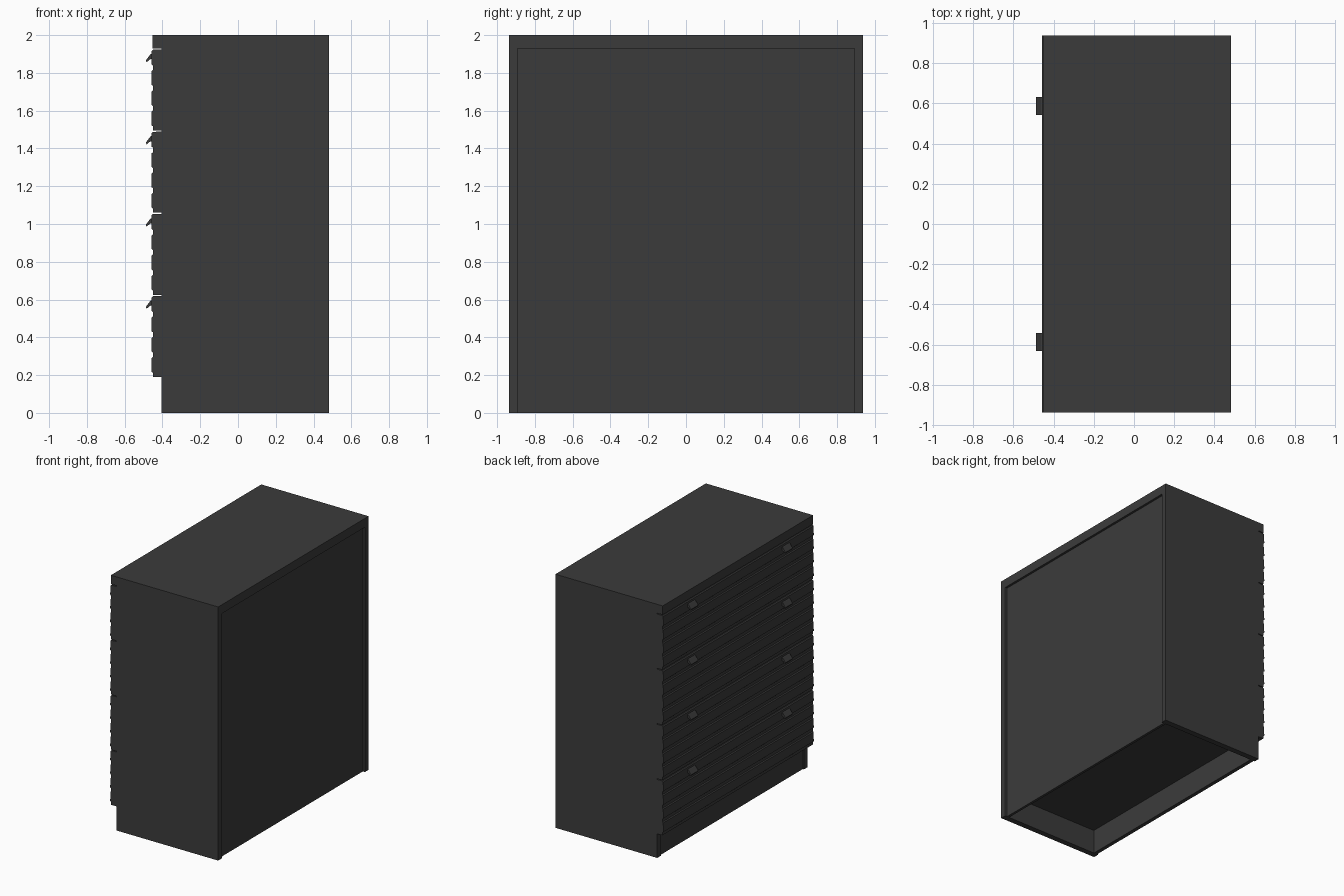
import bpy
import bmesh

default = bpy.data.objects.get("Cube")
if default:
    bpy.data.objects.remove(default, do_unlink=True)

# Single charcoal finish
charcoal = bpy.data.materials.new("charcoal")
charcoal.use_nodes = True
colour = (0.044, 0.044, 0.044, 1)
charcoal.diffuse_color = colour
charcoal.node_tree.nodes["Principled BSDF"].inputs["Base Color"].default_value = colour


def extrude_profile(name, profile, y0, y1):
    """Extrude a closed (x, z) outline from y0 to y1."""
    bm = bmesh.new()
    face = bm.faces.new([bm.verts.new((x, y0, z)) for x, z in profile])
    moved = bmesh.ops.extrude_face_region(bm, geom=[face])["geom"]
    verts = [v for v in moved if isinstance(v, bmesh.types.BMVert)]
    bmesh.ops.translate(bm, verts=verts, vec=(0, y1 - y0, 0))
    bmesh.ops.recalc_face_normals(bm, faces=bm.faces)
    mesh = bpy.data.meshes.new(name)
    bm.to_mesh(mesh)
    bm.free()
    mesh.materials.append(charcoal)
    obj = bpy.data.objects.new(name, mesh)
    bpy.context.collection.objects.link(obj)
    return obj


def box(name, x0, x1, y0, y1, z0, z1):
    return extrude_profile(name, [(x0, z0), (x1, z0), (x1, z1), (x0, z1)], y0, y1)


HALF = 0.937       # half width of the cabinet
INNER = 0.892      # inner face of the side panels
FRONT = -0.405     # front edge of the carcass
BACK = 0.483
TOP = 1.93         # underside of the top board
DECK = 0.19        # underside of the lowest drawer

# Carcass
box("top_board", -0.453, BACK, -HALF, HALF, TOP, 2.0)
box("right_side_panel", FRONT, BACK, -HALF, -INNER, 0, TOP)
box("left_side_panel", FRONT, BACK, INNER, HALF, 0, TOP)
box("back_panel", 0.445, 0.465, -INNER, INNER, 0, TOP)
box("bottom_deck", FRONT + 0.01, 0.445, -INNER, INNER, DECK, DECK + 0.04)
box("kick_board", FRONT + 0.01, FRONT + 0.04, -INNER, INNER, 0, DECK)

# Drawer fronts with raised horizontal slats, and two slanted pulls each
DRAWERS, SLATS, GAP = 4, 4, 0.006
pitch = (TOP - DECK) / DRAWERS
for d in range(DRAWERS):
    z0 = DECK + d * pitch
    z1 = z0 + pitch - GAP
    step = (z1 - z0) / SLATS
    outline = [(FRONT, z1), (FRONT, z0)]
    for s in range(SLATS):
        low = z0 + s * step
        outline += [(-0.450, low), (-0.450, low + 0.2 * step),
                    (-0.459, low + 0.27 * step), (-0.457, low + 0.93 * step),
                    (-0.450, low + step - 0.001)]
    extrude_profile(f"drawer_front_{d + 1}", outline, -HALF, HALF)

    pull = [(-0.452, z1 - 0.022), (-0.464, z1 - 0.026), (-0.488, z1 - 0.058),
            (-0.484, z1 - 0.068), (-0.465, z1 - 0.052), (-0.452, z1 - 0.05)]
    for side, y in (("right", -0.588), ("left", 0.588)):
        extrude_profile(f"{side}_pull_{d + 1}", pull, y - 0.045, y + 0.045)
